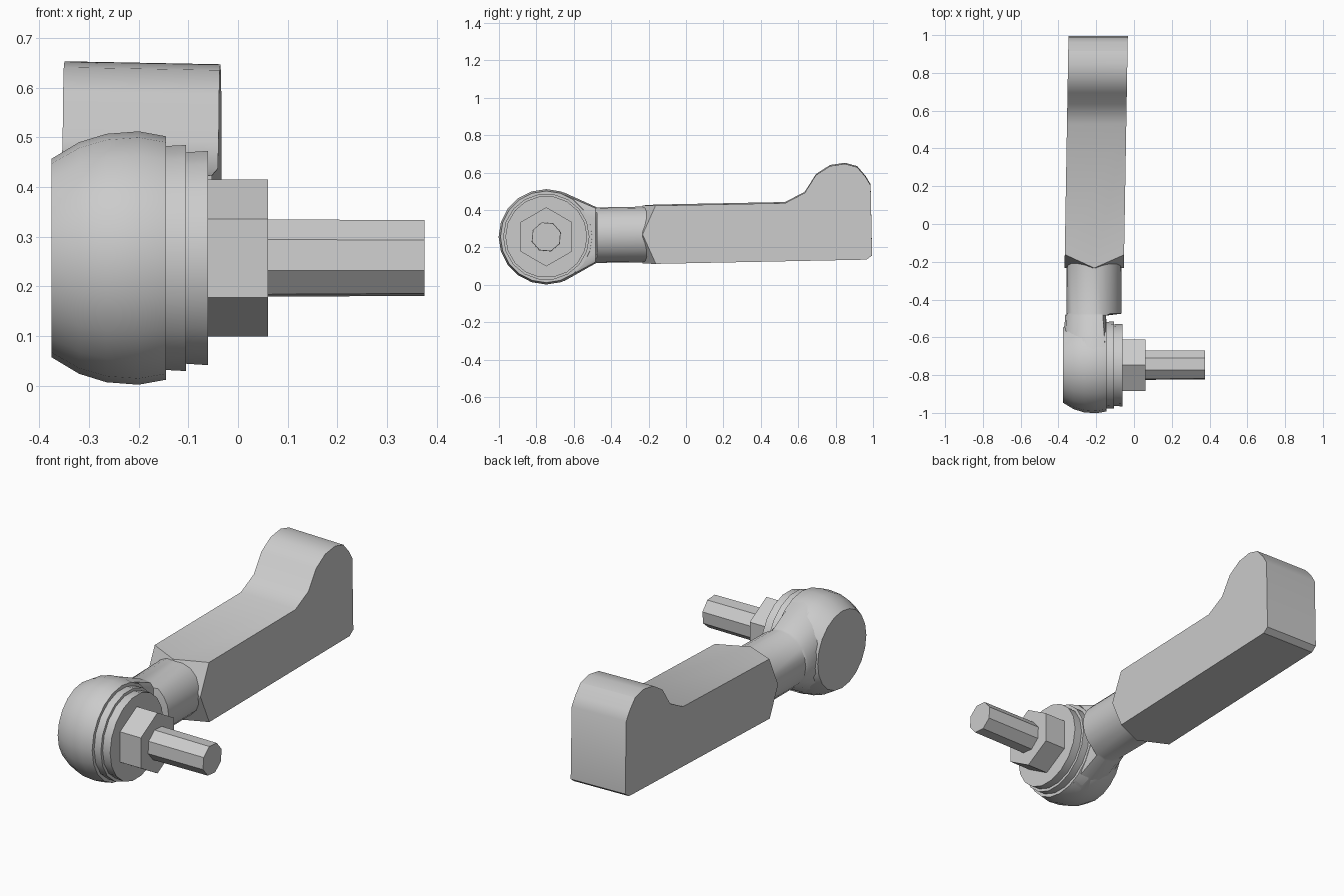
import bpy
import bmesh
import math

if "Cube" in bpy.data.objects:
    bpy.data.objects.remove(bpy.data.objects["Cube"], do_unlink=True)

# Single plain metal colour
metal = bpy.data.materials.new("grey metal")
metal.use_nodes = True
GREY = (0.6, 0.6, 0.6, 1.0)
metal.diffuse_color = GREY
metal.node_tree.nodes["Principled BSDF"].inputs["Base Color"].default_value = GREY

AXIS_Y, AXIS_Z = -0.747, 0.257   # axis of the ball joint, along x


def finish(bm, name, smooth_angle=None):
    bmesh.ops.recalc_face_normals(bm, faces=bm.faces)
    mesh = bpy.data.meshes.new(name)
    bm.to_mesh(mesh)
    bm.free()
    mesh.materials.append(metal)
    obj = bpy.data.objects.new(name, mesh)
    bpy.context.collection.objects.link(obj)
    if smooth_angle:
        bpy.ops.object.select_all(action='DESELECT')
        obj.select_set(True)
        bpy.context.view_layer.objects.active = obj
        bpy.ops.object.shade_smooth_by_angle(angle=math.radians(smooth_angle))
    return obj


def loft(name, rings, smooth_angle=None):
    """Skin a list of equal-length point rings and cap both ends."""
    bm = bmesh.new()
    loops = [[bm.verts.new(p) for p in ring] for ring in rings]
    n = len(loops[0])
    for a, b in zip(loops, loops[1:]):
        for i in range(n):
            j = (i + 1) % n
            bm.faces.new((a[i], a[j], b[j], b[i]))
    bm.faces.new(loops[0])
    bm.faces.new(loops[-1])
    return finish(bm, name, smooth_angle)


def turned(name, profile, sides, phase=0.0, smooth_angle=None):
    """Turn an (x, radius) profile round the joint axis."""
    angles = [phase + 2 * math.pi * i / sides for i in range(sides)]
    rings = [[(x, AXIS_Y + r * math.cos(a), AXIS_Z + r * math.sin(a))
              for a in angles] for x, r in profile]
    return loft(name, rings, smooth_angle)


# Ball joint: housing, sealing rings, hex nut and stud
turned("ball_housing", [(-0.375, 0.2), (-0.32, 0.233), (-0.265, 0.25),
                        (-0.2, 0.255), (-0.145, 0.245)], 20, 0, 35)
turned("seal_ring", [(-0.16, 0.228), (-0.105, 0.231)], 18, 0, 35)
turned("seal_lip", [(-0.12, 0.215), (-0.06, 0.219)], 18, 0, 35)
turned("hex_nut", [(-0.08, 0.158), (0.06, 0.158)], 6, math.pi / 2)
turned("stud", [(0.04, 0.082), (0.375, 0.08)], 8, math.pi / 10)


# Neck: round shank that flares into the flat-sided housing
def neck_ring(y, zc, hx, hz, right):
    ring = []
    for i in range(20):
        a = 2 * math.pi * i / 20
        x = -0.212 + hx * math.cos(a)
        ring.append((min(max(x, -0.373), right), y, zc + hz * math.sin(a)))
    return ring


loft("neck", [neck_ring(-0.72, 0.257, 0.2, 0.25, -0.147),
              neck_ring(-0.65, 0.257, 0.19, 0.236, -0.147),
              neck_ring(-0.485, 0.266, 0.153, 0.152, -0.147),
              neck_ring(-0.475, 0.266, 0.145, 0.148, 0.0),
              neck_ring(-0.15, 0.27, 0.147, 0.15, 0.0)], 35)

# Arm: side profile (y, z) with a raised rounded end, extruded across x
profile = [(-0.232, 0.114), (0.965, 0.138), (0.995, 0.16), (0.987, 0.535),
           (0.96, 0.58), (0.915, 0.632), (0.85, 0.65), (0.77, 0.638),
           (0.695, 0.59), (0.635, 0.495), (0.53, 0.44), (-0.232, 0.425)]


def arm_x(y, side):
    return -0.2 + 0.017 * (y - 0.4) + side * 0.157


rings = [[(arm_x(y, s), y, z - 0.003 * s) for y, z in profile] for s in (-1, 1)]
arm = loft("arm", rings)

# Cut the four front corners so the square arm meets the round neck
bm = bmesh.new()
bm.from_mesh(arm.data)
cx, cz, half = arm_x(-0.232, 0), 0.27, 0.157
for sx in (-1, 1):
    for sz in (-1, 1):
        # plane through two front edge midpoints and a point down the long edge
        normal = (sx / half, -1 / 0.07, sz / half)
        result = bmesh.ops.bisect_plane(
            bm, geom=bm.verts[:] + bm.edges[:] + bm.faces[:],
            plane_co=(cx + sx * half, -0.232, cz), plane_no=normal,
            clear_outer=True)
        edges = [e for e in result["geom_cut"] if isinstance(e, bmesh.types.BMEdge)]
        bmesh.ops.holes_fill(bm, edges=[e for e in edges if e.is_boundary])
bmesh.ops.recalc_face_normals(bm, faces=bm.faces)
bm.to_mesh(arm.data)
bm.free()
bpy.ops.object.select_all(action='DESELECT')
arm.select_set(True)
bpy.context.view_layer.objects.active = arm
bpy.ops.object.shade_smooth_by_angle(angle=math.radians(32))
